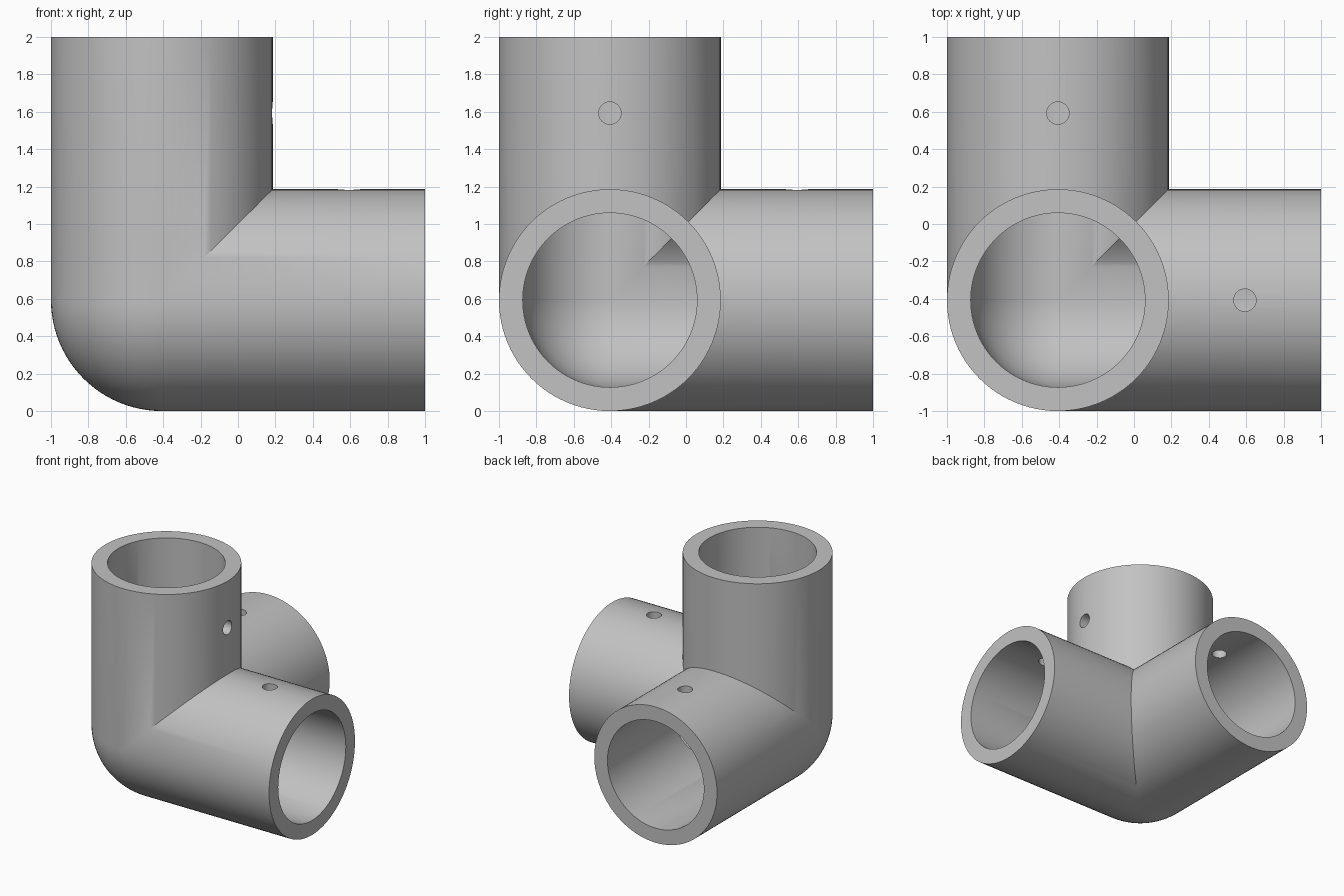
import bpy, bmesh, math
from mathutils import Vector, Matrix

cube = bpy.data.objects.get("Cube")
if cube:
    bpy.data.objects.remove(cube, do_unlink=True)

OUTER, BORE = 0.593, 0.466
LENGTH = 2 - OUTER
SIDES, RINGS = 96, 24
CORNER = Vector((OUTER - 1, OUTER - 1, OUTER))
HOLE_RADIUS, HOLE_ALONG = 0.06, 1.0

grey = bpy.data.materials.new("grey plastic")
grey.use_nodes = True
colour = (0.54, 0.54, 0.54, 1)
grey.diffuse_color = colour
grey.node_tree.nodes["Principled BSDF"].inputs["Base Color"].default_value = colour


def round_ended(radius):
    """Half profile of a tube along x with a round closed end."""
    arc = [(-radius * math.cos(a), radius * math.sin(a))
           for a in (math.pi / 2 * i / RINGS for i in range(RINGS + 1))]
    return arc + [(LENGTH, radius)]


# One arm along x: outer skin, end ring and bore, turned about the axis
arm = bmesh.new()
points = round_ended(OUTER) + round_ended(BORE)[::-1]
verts = [arm.verts.new((x, y, 0)) for x, y in points]
edges = [arm.edges.new(pair) for pair in zip(verts, verts[1:])]
bmesh.ops.spin(arm, geom=verts + edges, cent=(0, 0, 0), axis=(1, 0, 0),
               angle=math.tau, steps=SIDES)
bmesh.ops.remove_doubles(arm, verts=arm.verts[:], dist=1e-5)

# Mitre the arm where it meets the other two
for normal in ((1, -1, 0), (1, 0, -1)):
    bmesh.ops.bisect_plane(arm, geom=arm.verts[:] + arm.edges[:] + arm.faces[:],
                           dist=1e-6, plane_co=(0, 0, 0), plane_no=normal,
                           clear_inner=True)
arm_mesh = bpy.data.meshes.new("arm")
arm.to_mesh(arm_mesh)
arm.free()

# Three turned copies of the arm, joined along the mitres
turn = Matrix(((0, 0, 1, 0), (1, 0, 0, 0), (0, 1, 0, 0), (0, 0, 0, 1)))
body = bmesh.new()
for _ in range(3):
    body.from_mesh(arm_mesh)
    bmesh.ops.transform(body, matrix=turn, verts=body.verts[:])
bpy.data.meshes.remove(arm_mesh)
bmesh.ops.remove_doubles(body, verts=body.verts[:], dist=1e-4)
bmesh.ops.recalc_face_normals(body, faces=body.faces[:])
bmesh.ops.translate(body, vec=CORNER, verts=body.verts[:])
mesh = bpy.data.meshes.new("corner_pipe_fitting")
body.to_mesh(mesh)
body.free()
mesh.materials.append(grey)
fitting = bpy.data.objects.new("corner_pipe_fitting", mesh)
bpy.context.collection.objects.link(fitting)

# Screw holes through one wall of each arm: (arm axis, hole axis)
X, Y, Z = Vector((1, 0, 0)), Vector((0, 1, 0)), Vector((0, 0, 1))
bpy.context.view_layer.objects.active = fitting
for along, through in ((X, Z), (Y, Z), (Z, X)):
    place = CORNER + along * HOLE_ALONG + through * (OUTER + BORE) / 2
    bpy.ops.mesh.primitive_cylinder_add(
        vertices=32, radius=HOLE_RADIUS, depth=0.4, location=place,
        rotation=through.to_track_quat('Z', 'Y').to_euler())
    cutter = bpy.context.object
    cutter.name = "screw_hole_cutter"
    cutter.hide_render = True
    cutter.data.materials.append(grey)
    bpy.context.view_layer.objects.active = fitting
    cut = fitting.modifiers.new("screw_hole", 'BOOLEAN')
    cut.operation = 'DIFFERENCE'
    cut.solver = 'EXACT'
    cut.object = cutter
    bpy.ops.object.modifier_apply(modifier=cut.name)
    bpy.data.objects.remove(cutter, do_unlink=True)

# Smooth walls with crisp rims and mitres
bpy.ops.object.select_all(action='DESELECT')
fitting.select_set(True)
bpy.context.view_layer.objects.active = fitting
bpy.ops.object.shade_smooth_by_angle(angle=math.radians(30))
